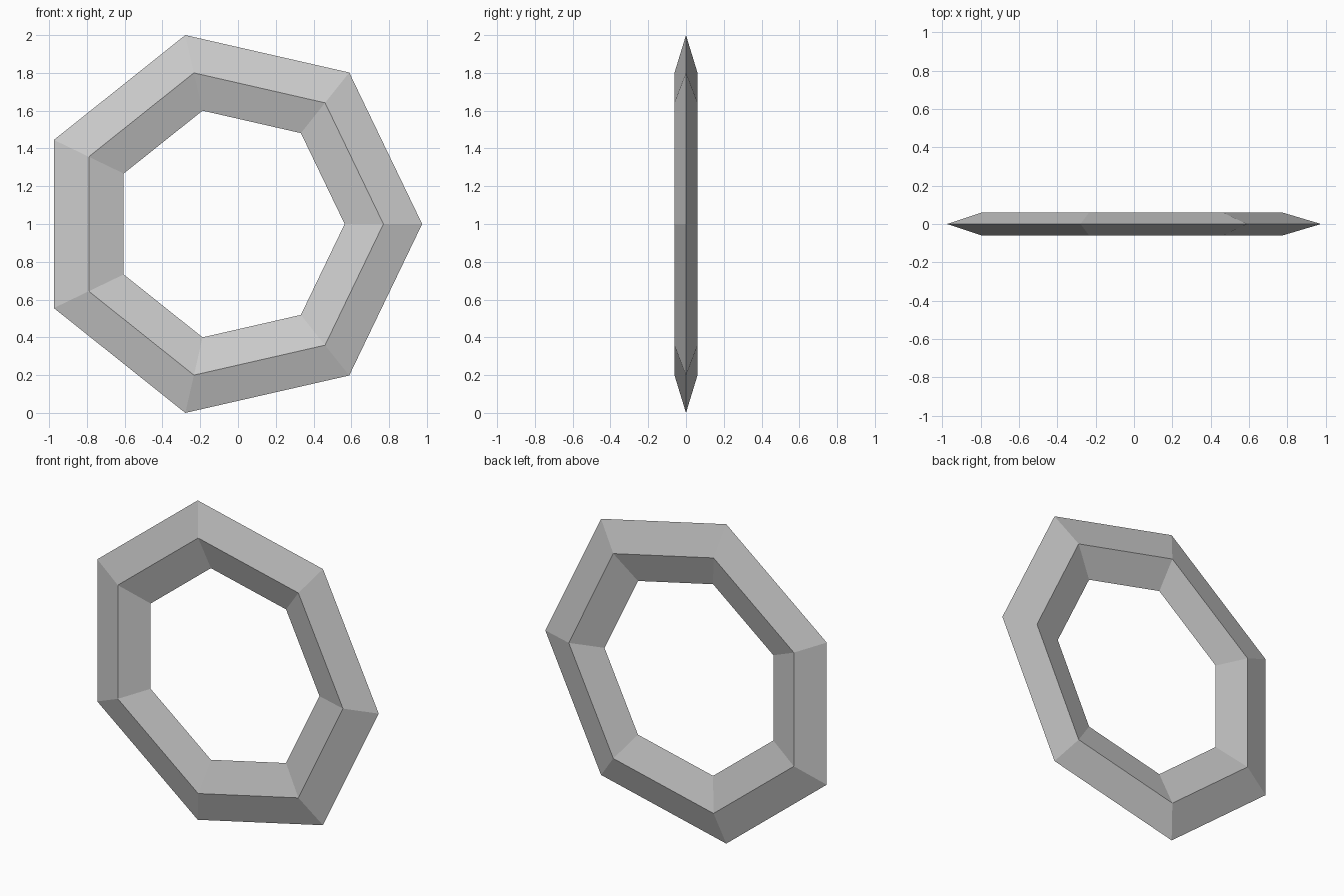
import bpy
from math import pi, sin

if "Cube" in bpy.data.objects:
    bpy.data.objects.remove(bpy.data.objects["Cube"])

SIDES = 7
OUTER = 1 / sin(4 * pi / SIDES)    # outer radius giving a total height of 2
RING, TUBE = OUTER * 0.8, OUTER * 0.2
HALF_DEPTH = 0.061

# Seven-sided ring with a flattened diamond cross-section, standing upright
bpy.ops.mesh.primitive_torus_add(
    major_segments=SIDES, minor_segments=4,
    major_radius=RING, minor_radius=TUBE,
    location=(0.975 - OUTER, 0, 1), rotation=(pi / 2, 0, 0))
ring = bpy.context.object
ring.name = "faceted_ring"
ring.scale = (1, 1, HALF_DEPTH / TUBE)
bpy.ops.object.transform_apply(location=False, rotation=True, scale=True)
bpy.ops.object.shade_flat()
